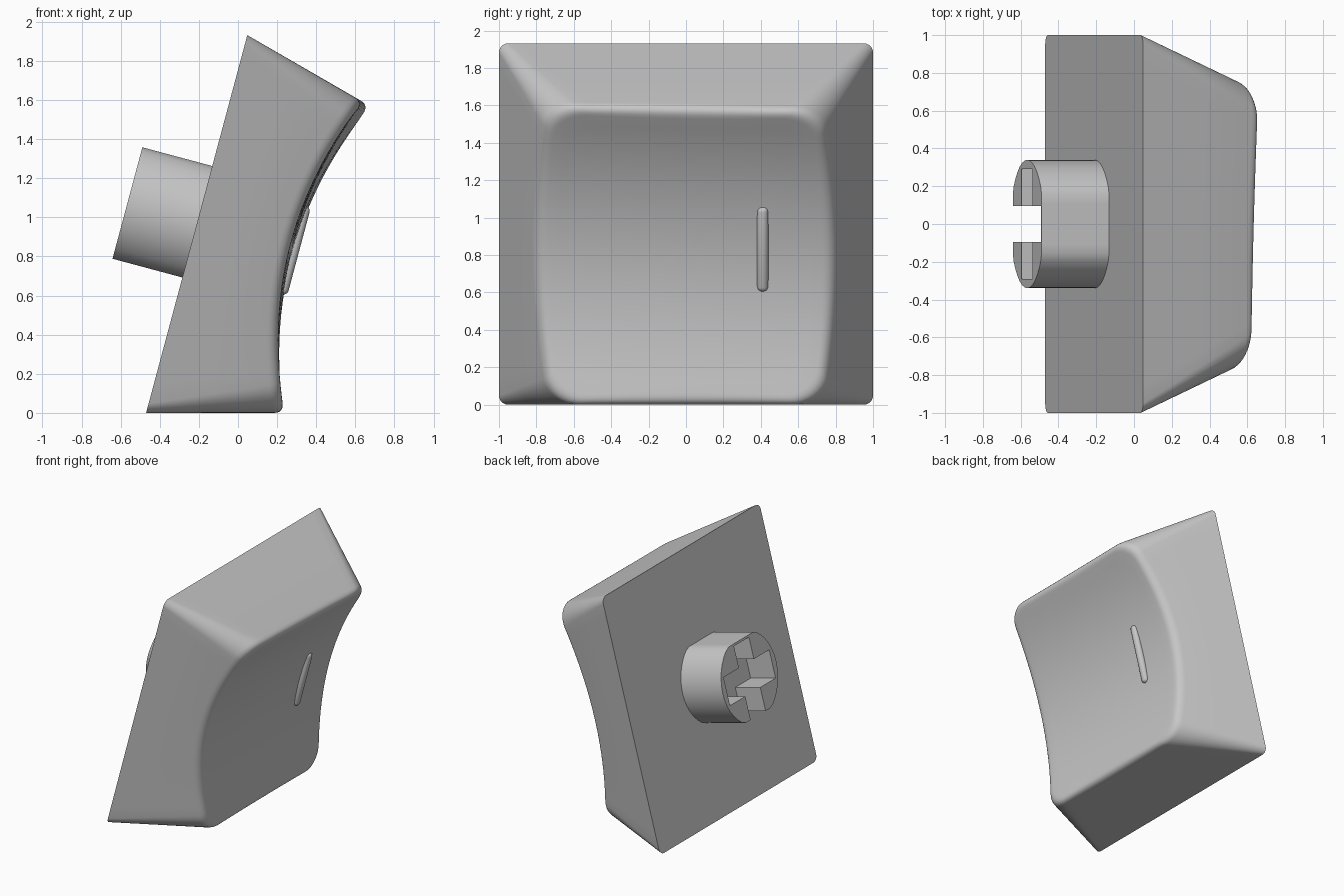
import bpy, bmesh, math
from mathutils import Matrix, Vector

old = bpy.data.objects.get("Cube")
if old:
    bpy.data.objects.remove(old)

# Single grey plastic
grey = bpy.data.materials.new("grey plastic")
grey.use_nodes = True
COLOUR = (0.57, 0.57, 0.57, 1)
grey.diffuse_color = COLOUR
grey.node_tree.nodes["Principled BSDF"].inputs["Base Color"].default_value = COLOUR

# Key frame: local x = width, local y = up the key, local z = away from its base
TILT = math.radians(15)
S, C = math.sin(TILT), math.cos(TILT)
FRAME = Matrix(((0, S, C, -0.47 + S), (1, 0, 0, 0), (0, C, -S, C), (0, 0, 0, 1)))


def add_object(name, bm):
    bmesh.ops.recalc_face_normals(bm, faces=bm.faces)
    mesh = bpy.data.meshes.new(name)
    bm.to_mesh(mesh)
    bm.free()
    mesh.materials.append(grey)
    ob = bpy.data.objects.new(name, mesh)
    bpy.context.collection.objects.link(ob)
    ob.matrix_world = FRAME
    return ob


def select_only(ob):
    bpy.ops.object.select_all(action='DESELECT')
    ob.select_set(True)
    bpy.context.view_layer.objects.active = ob


def smooth(ob, degrees):
    select_only(ob)
    bpy.ops.object.shade_smooth_by_angle(angle=math.radians(degrees))


def box(name, low, high, bevel=0):
    bm = bmesh.new()
    bmesh.ops.create_cube(bm, size=1)
    for v in bm.verts:
        v.co = Vector([l + (h - l) * (c + 0.5) for l, h, c in zip(low, high, v.co)])
    if bevel:
        bmesh.ops.bevel(bm, geom=bm.edges[:], offset=bevel, segments=4,
                        profile=0.5, affect='EDGES')
    return add_object(name, bm)


def rounded_rect(hx, hy, r, corner=8, side=20):
    """Outline with matching point counts for every size."""
    arcs = []
    for k, (sx, sy) in enumerate(((1, 1), (-1, 1), (-1, -1), (1, -1))):
        for i in range(corner + 1):
            a = math.pi / 2 * (k + i / corner)
            arcs.append(Vector((sx * (hx - r) + r * math.cos(a),
                                sy * (hy - r) + r * math.sin(a))))
    pts = []
    for i, p in enumerate(arcs):
        pts.append(p)
        if i % (corner + 1) == corner:
            q = arcs[(i + 1) % len(arcs)]
            pts += [p.lerp(q, j / side) for j in range(1, side)]
    return pts


# Cap: tapered sides rising to a scooped, slightly twisted top
def dish(p):
    return 0.502 + 0.265 * (p.y + 0.045 * p.x) ** 2 + 0.015 * p.x


def on_dish(p):
    return Vector((p.x, p.y, dish(p)))


HEIGHT = 0.65
FILLET = 0.06
columns = []
for b, t in zip(rounded_rect(1, 1, 0.05),
                rounded_rect(1 - 0.41 * HEIGHT, 1 - 0.268 * HEIGHT, 0.16)):
    w = 0.6
    for _ in range(20):
        w = dish(b.lerp(t, w / HEIGHT))
    foot = b.to_3d()
    crest = on_dish(b.lerp(t, w / HEIGHT))
    start = crest + (foot - crest).normalized() * FILLET
    end = on_dish(crest.xy * (1 - FILLET / crest.xy.length))
    column = [foot, foot.lerp(start, 0.5)]
    for i in range(7):
        f = i / 6
        column.append(start.lerp(crest, f).lerp(crest.lerp(end, f), f))
    column += [on_dish(end.xy * (1 - i / 12)) for i in range(1, 12)]
    columns.append(column)

bm = bmesh.new()
grid = [[bm.verts.new(p) for p in col] for col in columns]
middle = bm.verts.new(on_dish(Vector((0, 0))))
bm.faces.new([col[0] for col in grid])
for a, b in zip(grid, grid[1:] + grid[:1]):
    for i in range(len(a) - 1):
        bm.faces.new((a[i], b[i], b[i + 1], a[i + 1]))
    bm.faces.new((a[-1], b[-1], middle))
smooth(add_object("cap", bm), 35)

# Raised finger bar on the scooped top
smooth(box("finger_bar", (0.38, -0.235, 0.44), (0.44, 0.235, 0.542), 0.028), 40)

# Mounting stem: round post with two flats and a cross-shaped socket
bm = bmesh.new()
bmesh.ops.create_cone(bm, cap_ends=True, segments=40, radius1=0.34, radius2=0.34,
                      depth=0.39, matrix=Matrix.Translation((0, 0, -0.175)))
for v in bm.verts:
    v.co.y = max(-0.295, min(0.295, v.co.y)) + 0.012
stem = add_object("stem", bm)
SOCKET_FLOOR = -0.14
cutters = [box("slot_cutter", (-0.29, -0.1, -0.5), (0.29, 0.12, SOCKET_FLOOR)),
           box("slot_cutter", (-0.095, -0.4, -0.5), (0.095, 0.29, SOCKET_FLOOR))]
for cutter in cutters:
    cutter.hide_render = True
    mod = stem.modifiers.new("socket", 'BOOLEAN')
    mod.operation = 'DIFFERENCE'
    mod.solver = 'EXACT'
    mod.object = cutter
    select_only(stem)
    bpy.ops.object.modifier_apply(modifier=mod.name)
    bpy.data.objects.remove(cutter)
smooth(stem, 30)
